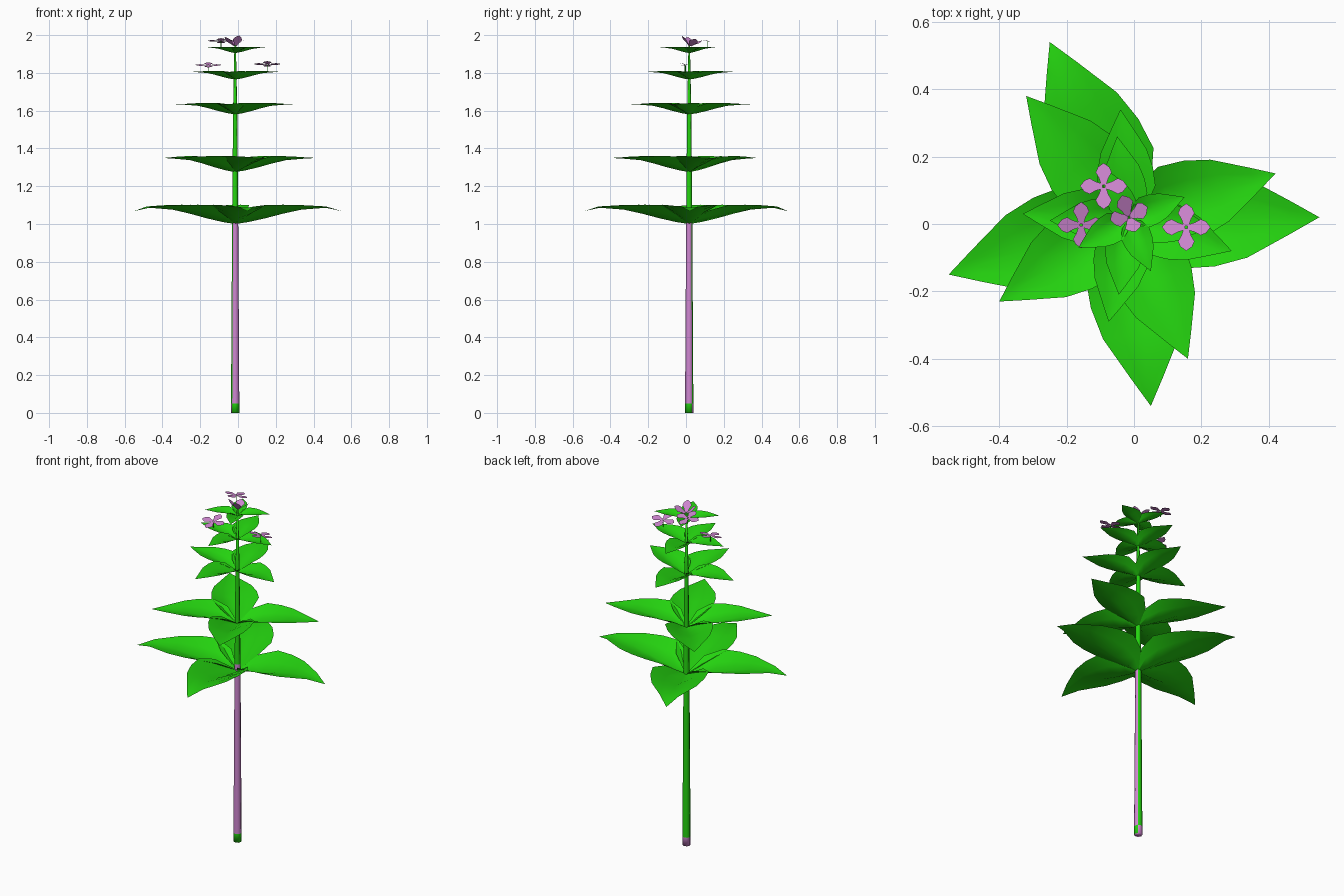
import bpy, bmesh, math
from mathutils import Vector, Matrix

if "Cube" in bpy.data.objects:
    bpy.data.objects.remove(bpy.data.objects["Cube"])


def material(name, rgb):
    m = bpy.data.materials.new(name)
    m.diffuse_color = (*rgb, 1)
    m.use_nodes = True
    m.node_tree.nodes["Principled BSDF"].inputs["Base Color"].default_value = m.diffuse_color
    return m


GREEN = material("leaf green", (0.018, 0.66, 0.005))
PINK = material("mauve", (0.63, 0.24, 0.64))
CX, CY = -0.015, 0.017


def finish(bm, name, mats, smooth=True):
    me = bpy.data.meshes.new(name)
    for f in bm.faces:
        f.smooth = smooth
    bm.to_mesh(me)
    bm.free()
    for m in mats:
        me.materials.append(m)
    ob = bpy.data.objects.new(name, me)
    bpy.context.collection.objects.link(ob)
    return ob


# Stem: eight-sided taper, one side mauve and the other green below the leaves
def make_stem():
    bm = bmesh.new()
    n = 8
    rows = [(0, 0.022), (0.05, 0.022), (1.04, 0.016), (1.6, 0.011), (1.945, 0.004)]
    rings = [[bm.verts.new((CX + r * math.cos(2 * math.pi * i / n),
                            CY + r * math.sin(2 * math.pi * i / n), z))
              for i in range(n)] for z, r in rows]
    for k in range(len(rows) - 1):
        for i in range(n):
            j = (i + 1) % n
            f = bm.faces.new((rings[k][i], rings[k][j], rings[k + 1][j], rings[k + 1][i]))
            a = 2 * math.pi * (i + 0.5) / n
            front = math.cos(a) - math.sin(a) > 0
            f.material_index = int(front if k == 1 else (not front and k == 0))
    bm.faces.new(rings[0][::-1]).material_index = 1
    bm.faces.new(rings[-1])
    finish(bm, "stem", [GREEN, PINK])


# Leaf rows: distance along, half width, rib height, edge height
LEAF = [(0.0, 0.015, 0.0, 0.03), (0.12, 0.18, 0.10, 0.72), (0.28, 0.265, 0.30, 1.0),
        (0.45, 0.255, 0.55, 1.02), (0.62, 0.21, 0.76, 1.0), (0.85, 0.085, 0.86, 0.93)]


def leaf(bm, tip, z0, h, tip_h):
    d = Vector((tip[0] - CX, tip[1] - CY, 0))
    length = d.length
    d.normalize()
    side = Vector((-d.y, d.x, 0))
    base = Vector((CX, CY, z0))
    rows = []
    for t, w, rib, edge in LEAF:
        rows.append([bm.verts.new(base + d * t * length + side * u * w * length
                                  + Vector((0, 0, h * (rib + (edge - rib) * abs(u) ** 1.2))))
                     for u in (-1, -0.5, 0, 0.5, 1)])
    end = bm.verts.new(base + d * length + Vector((0, 0, h * tip_h)))
    for a, b in zip(rows, rows[1:]):
        for i in range(4):
            bm.faces.new((a[i + 1], a[i], b[i], b[i + 1]))
    for i in range(4):
        bm.faces.new((rows[-1][i + 1], rows[-1][i], end))
    bmesh.ops.recalc_face_normals(bm, faces=bm.faces[:])


# Whorls: base height, rise, tip height ratio, four tips seen from above
WHORLS = [
    (1.00, 0.100, 0.68, [(0.55, 0.02), (0.05, -0.54), (-0.55, -0.15), (-0.25, 0.54)]),
    (1.275, 0.083, 0.90, [(0.42, 0.15), (0.16, -0.40), (-0.40, -0.23), (-0.32, 0.38)]),
    (1.58, 0.060, 0.90, [(0.29, -0.08), (-0.075, -0.29), (-0.33, 0.03), (-0.04, 0.34)]),
    (1.765, 0.045, 0.90, [(0.225, -0.01), (-0.045, -0.21), (-0.25, 0.01), (-0.05, 0.26)]),
    (1.905, 0.032, 0.85, [(0.15, 0.08), (0.05, -0.14), (-0.165, -0.07), (-0.08, 0.16)]),
]


def make_whorls():
    for k, (z0, h, tip_h, tips) in enumerate(WHORLS):
        bm = bmesh.new()
        for tip in tips:
            leaf(bm, tip, z0, h, tip_h)
        for f in bm.faces:
            if f.normal.z < 0:
                f.normal_flip()
        finish(bm, f"leaf_whorl_{k + 1}", [GREEN])


# Flower: four pointed petals, tilted about x and cupped upward
def flower(name, pos, tilt, cup, turn, size, stalk=0.0):
    bm = bmesh.new()
    outline = [(0.05, -0.1), (0.35, -0.2), (0.6, -0.34), (0.82, -0.24), (1, 0),
               (0.82, 0.24), (0.6, 0.34), (0.35, 0.2), (0.05, 0.1)]
    for i in range(4):
        m = (Matrix.Translation(pos) @ Matrix.Rotation(math.radians(tilt), 4, 'X')
             @ Matrix.Rotation(math.radians(turn + 90 * i), 4, 'Z')
             @ Matrix.Rotation(-math.radians(cup), 4, 'Y'))
        bm.faces.new([bm.verts.new(m @ Vector((x * size, y * size, 0))) for x, y in outline])
    if stalk:
        mid = Vector(pos) - Vector((0, 0, stalk / 2))
        before = set(bm.faces)
        bmesh.ops.create_cone(bm, segments=5, radius1=0.002, radius2=0.002, depth=stalk,
                              matrix=Matrix.Translation(mid))
        for f in set(bm.faces) - before:
            f.material_index = 1
    finish(bm, name, [PINK, GREEN], smooth=False)


make_stem()
make_whorls()
flower("flower_back", (-0.09, 0.112, 1.968), -11, 2, 0, 0.07, 0.035)
flower("flower_right", (0.155, -0.01, 1.845), -12, 2, 0, 0.072, 0.04)
flower("flower_left", (-0.157, -0.003, 1.84), 11, 2, 0, 0.07, 0.035)
flower("flower_top", (-0.015, 0.02, 1.94), -14, 38, 20, 0.075)
